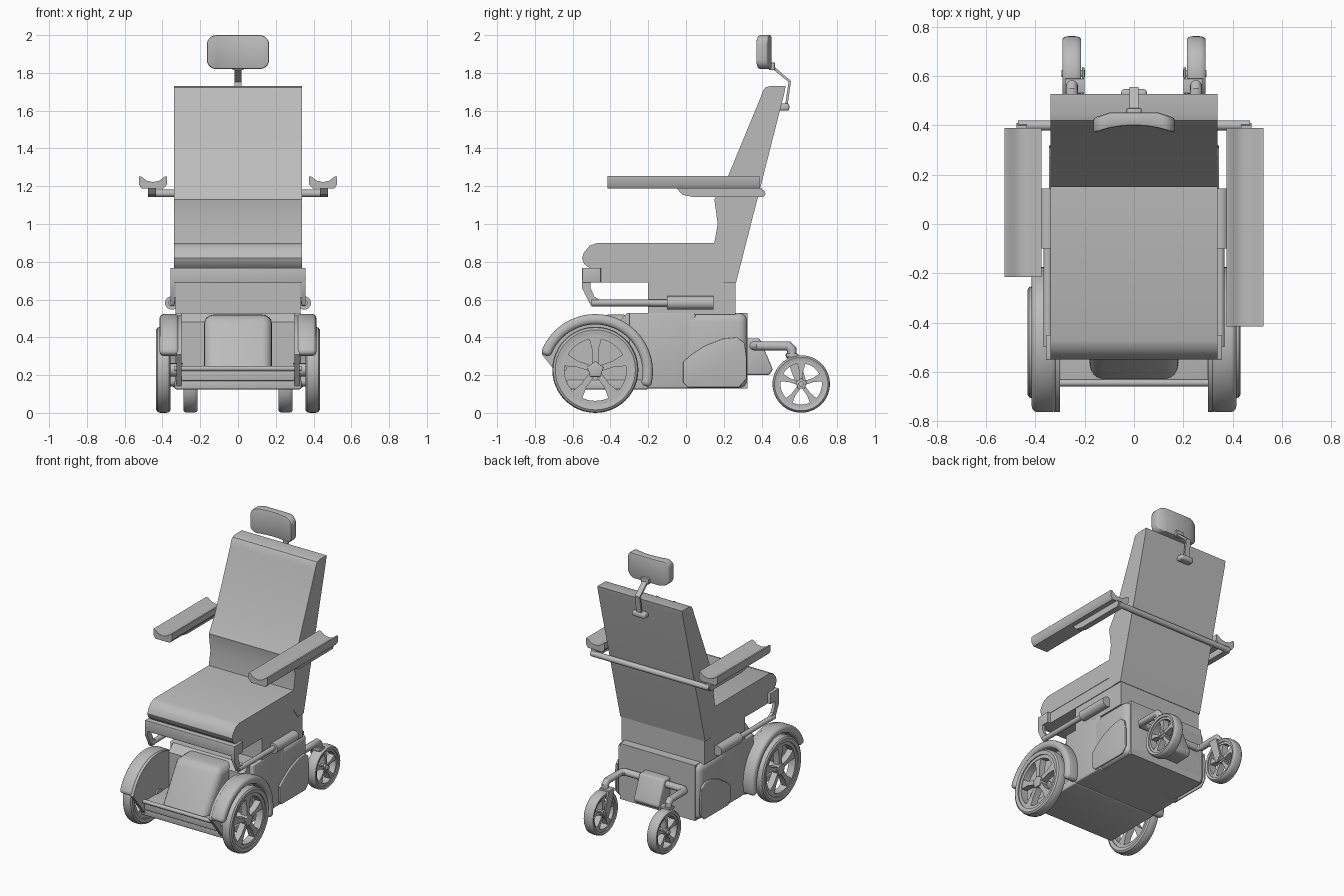
import bpy, bmesh, math
from mathutils import Vector

if "Cube" in bpy.data.objects:
    bpy.data.objects.remove(bpy.data.objects["Cube"], do_unlink=True)

grey = bpy.data.materials.new("plain grey")
grey.use_nodes = True
GREY = (0.5, 0.5, 0.5, 1)
grey.diffuse_color = GREY
grey.node_tree.nodes["Principled BSDF"].inputs["Base Color"].default_value = GREY


def finish(name, bm, bevel=0, segments=3, angle=40):
    """Round the sharp edges and turn the bmesh into a shaded object."""
    bmesh.ops.recalc_face_normals(bm, faces=bm.faces)
    if bevel:
        sharp = [e for e in bm.edges if len(e.link_faces) == 2
                 and e.calc_face_angle() > math.radians(angle)]
        bmesh.ops.bevel(bm, geom=sharp, offset=bevel, segments=segments,
                        profile=0.5, affect='EDGES', clamp_overlap=True)
    mesh = bpy.data.meshes.new(name)
    bm.to_mesh(mesh)
    bm.free()
    mesh.materials.append(grey)
    ob = bpy.data.objects.new(name, mesh)
    bpy.context.collection.objects.link(ob)
    bpy.ops.object.select_all(action='DESELECT')
    ob.select_set(True)
    bpy.context.view_layer.objects.active = ob
    bpy.ops.object.shade_smooth_by_angle(angle=math.radians(35))
    return ob


def prism_mesh(points, axis, a, b):
    """Extrude a 2D outline along an axis from a to b."""
    place = {'x': lambda p, t: (t, p[0], p[1]),
             'y': lambda p, t: (p[0], t, p[1]),
             'z': lambda p, t: (p[0], p[1], t)}[axis]
    bm = bmesh.new()
    ends = [[bm.verts.new(place(p, t)) for p in points] for t in (a, b)]
    for loop in ends:
        bm.faces.new(loop)
    for i in range(len(points)):
        j = (i + 1) % len(points)
        bm.faces.new((ends[0][i], ends[0][j], ends[1][j], ends[1][i]))
    return bm


def prism(name, points, axis, a, b, bevel=0, **kw):
    return finish(name, prism_mesh(points, axis, a, b), bevel, **kw)


def box(name, x, y, z, bevel=0):
    outline = [(y[0], z[0]), (y[1], z[0]), (y[1], z[1]), (y[0], z[1])]
    return prism(name, outline, 'x', x[0], x[1], bevel)


def arc(cy, cz, r, start, end, n):
    angles = [math.radians(start + (end - start) * i / n) for i in range(n + 1)]
    return [(cy + r * math.cos(a), cz + r * math.sin(a)) for a in angles]


def ring(name, cx, cy, cz, section, n=48):
    """Revolve a closed (radius, x) section about a wheel axle."""
    bm = bmesh.new()
    loops = []
    for i in range(n):
        a = math.tau * i / n
        loops.append([bm.verts.new((cx + x, cy + r * math.cos(a), cz + r * math.sin(a)))
                      for r, x in section])
    m = len(section)
    for i in range(n):
        p, q = loops[i], loops[(i + 1) % n]
        for k in range(m):
            bm.faces.new((p[k], p[(k + 1) % m], q[(k + 1) % m], q[k]))
    return finish(name, bm)


def tube(name, path, r, sides=16):
    """Sweep a round section along a path with mitred corners."""
    pts = [Vector(p) for p in path]
    bm = bmesh.new()
    loops = []
    side = None
    for i, p in enumerate(pts):
        d_in = (p - pts[i - 1]).normalized() if i else (pts[1] - p).normalized()
        d_out = (pts[i + 1] - p).normalized() if i < len(pts) - 1 else d_in
        if side is None:
            side = d_in.orthogonal().normalized()
            base = [(side * math.cos(math.tau * k / sides)
                     + d_in.cross(side) * math.sin(math.tau * k / sides)) * r
                    for k in range(sides)]
            loops.append([bm.verts.new(p + o) for o in base])
            continue
        plane = (d_in + d_out).normalized()
        loop = []
        for v in loops[-1]:
            t = (p - v.co).dot(plane) / d_in.dot(plane)
            loop.append(bm.verts.new(v.co + d_in * t))
        loops.append(loop)
    for p, q in zip(loops, loops[1:]):
        for k in range(sides):
            j = (k + 1) % sides
            bm.faces.new((p[k], p[j], q[j], q[k]))
    bm.faces.new(loops[0])
    bm.faces.new(loops[-1])
    return finish(name, bm)


def wheel(name, cx, cy, cz, R, w, spokes=5):
    h = w / 2
    tyre = [(R * 0.82, -h * 0.9), (R * 0.93, -h), (R * 0.98, -h * 0.8), (R, -h * 0.4),
            (R, h * 0.4), (R * 0.98, h * 0.8), (R * 0.93, h), (R * 0.82, h * 0.9)]
    ring(name + "_tyre", cx, cy, cz, tyre)
    rim = [(R * 0.72, -h * 0.7), (R * 0.83, -h * 0.7), (R * 0.83, h * 0.7), (R * 0.72, h * 0.7)]
    ring(name + "_rim", cx, cy, cz, rim)
    prism(name + "_hub", arc(cy, cz, R * 0.2, 18, 306, 4), 'x', cx - h * 0.8, cx + h * 0.8, 0.004)
    for i in range(spokes):
        a = math.tau * i / spokes + math.pi / 2
        out = Vector((math.cos(a), math.sin(a)))
        tan = Vector((-out.y, out.x))
        c = Vector((cy, cz))
        outline = [c + out * R * d + tan * R * t for d, t in
                   ((0.1, -0.07), (0.45, -0.07), (0.75, -0.15), (0.75, 0.15), (0.45, 0.07), (0.1, 0.07))]
        prism(name + "_spoke", outline, 'x', cx - h * 0.6, cx + h * 0.6)


# Chassis, foot platform and leg hump
prism("chassis", [(-0.36, 0.13), (0.325, 0.13), (0.325, 0.53), (-0.31, 0.53), (-0.36, 0.48)],
      'x', -0.3, 0.3)
prism("rear_cover", [(-0.02, 0.13), (0.325, 0.13), (0.325, 0.53), (-0.02, 0.53)],
      'x', -0.335, 0.335, 0.045, segments=4)
box("chassis_side_fill", (-0.333, 0.333), (-0.3, 0.05), (0.13, 0.53), 0.01)
box("foot_platform", (-0.335, 0.335), (-0.63, -0.2), (0.125, 0.175), 0.006)
box("foot_plate", (-0.3, 0.3), (-0.64, -0.3), (0.17, 0.235), 0.006)
tube("foot_plate_edge", [(-0.335, -0.645, 0.235), (0.335, -0.645, 0.235)], 0.014)
prism("leg_hump", [(-0.65, 0.2), (-0.46, 0.52), (-0.28, 0.52), (-0.28, 0.2)],
      'x', -0.18, 0.18, 0.05, segments=4)

# Seat base, cushion and backrest
box("seat_pedestal", (-0.33, 0.33), (-0.2, 0.262), (0.52, 0.7))
box("seat_frame", (-0.335, 0.335), (-0.46, 0.265), (0.69, 0.77))
box("seat_front_plate", (-0.358, 0.358), (-0.55, -0.45), (0.69, 0.768), 0.004)
cushion = [(0.28, 0.765), (-0.51, 0.765), (-0.54, 0.79), (-0.55, 0.82), (-0.54, 0.85),
           (-0.51, 0.885), (-0.47, 0.9), (0.2, 0.9)]
prism("seat_cushion", cushion, 'x', -0.338, 0.338)
back = [(0.15, 0.76), (0.15, 0.9), (0.168, 1.0), (0.15, 1.13), (0.215, 1.235), (0.395, 1.67),
        (0.405, 1.7), (0.42, 1.722), (0.445, 1.73), (0.527, 1.73), (0.52, 1.69),
        (0.283, 0.76), (0.265, 0.69), (0.2, 0.69)]
prism("backrest", back, 'x', -0.338, 0.338)

# Headrest with a curved front, and its bent stem
front = [(x, 0.4 - 1.1 * x * x) for x in (-0.165, -0.1, -0.05, 0, 0.05, 0.1, 0.165)]
rear = [(0.165, 0.43), (0.1, 0.452), (-0.1, 0.452), (-0.165, 0.43)]
bm = prism_mesh(front + rear, 'z', 1.82, 2.0)
corners = [e for e in bm.edges if all(abs(v.co.x) > 0.16 for v in e.verts)
           and abs(e.verts[0].co.z - e.verts[1].co.z) < 0.01
           and e.verts[0].co.x * e.verts[1].co.x > 0]
bmesh.ops.bevel(bm, geom=corners, offset=0.05, segments=5, profile=0.5, affect='EDGES')
finish("headrest", bm, 0.008, segments=2, angle=50)
stem = [(0.44, 1.845), (0.47, 1.83), (0.556, 1.757), (0.535, 1.61), (0.522, 1.61),
        (0.543, 1.752), (0.465, 1.815), (0.44, 1.815)]
prism("headrest_stem", stem, 'x', -0.019, 0.019)
box("headrest_clamp", (-0.03, 0.03), (0.445, 0.47), (1.815, 1.855), 0.004)
box("headrest_mount", (-0.052, 0.052), (0.49, 0.547), (1.6, 1.637), 0.012)

# Armrest pads, rails and the bar behind the backrest
tube("armrest_bar", [(-0.47, 0.4, 1.162), (0.47, 0.4, 1.162)], 0.02)
for side, s, pad_front in (("left", 1, -0.415), ("right", -1, -0.215)):
    trough = [(0.395, 1.187), (0.51, 1.187), (0.525, 1.21), (0.525, 1.253), (0.51, 1.25),
              (0.485, 1.23), (0.45, 1.222), (0.415, 1.23), (0.39, 1.25), (0.376, 1.253), (0.376, 1.21)]
    prism(side + "_armrest_pad", [(s * x, z) for x, z in trough], 'y', pad_front, 0.39)
    rail = [(-0.05, 1.19), (-0.02, 1.155), (0.04, 1.142), (0.4, 1.142), (0.41, 1.16), (0.4, 1.19)]
    prism(side + "_armrest_rail", rail, 'x', s * 0.435, s * 0.477)

# Parts repeated on both sides
for side, s in (("left", 1), ("right", -1)):
    wheel(side + "_drive_wheel", s * 0.395, -0.48, 0.228, 0.228, 0.076)
    tube(side + "_drive_axle", [(s * 0.29, -0.48, 0.228), (s * 0.37, -0.48, 0.228)], 0.035)

    # Fender over the wheel with a closed inner wall
    guard = arc(-0.48, 0.218, 0.305, 162, -16, 32) + arc(-0.48, 0.218, 0.25, -16, 162, 32)
    prism(side + "_fender", guard, 'x', s * 0.312, s * 0.415, 0.022, angle=60)
    wall = arc(-0.48, 0.218, 0.298, 162, -16, 32) + [(-0.2, 0.13), (-0.62, 0.13)]
    prism(side + "_fender_wall", wall, 'x', s * 0.3, s * 0.325)

    # Raised lower panel on the chassis side
    panel = [(-0.015, 0.16), (-0.015, 0.27), (0.03, 0.31), (0.1, 0.355), (0.2, 0.393), (0.27, 0.4),
             (0.31, 0.37), (0.32, 0.3), (0.32, 0.18), (0.28, 0.135), (0.01, 0.135)]
    prism(side + "_side_panel", panel, 'x', s * 0.33, s * 0.345, 0.005, angle=60)

    # Seat tilt strut
    tube(side + "_strut_body", [(s * 0.35, -0.1, 0.582), (s * 0.35, 0.145, 0.582)], 0.036, 20)
    tube(side + "_strut_rod", [(s * 0.35, -0.5, 0.582), (s * 0.35, -0.09, 0.582)], 0.018)
    link = [(-0.55, 0.7), (-0.55, 0.66), (-0.505, 0.57), (-0.47, 0.565), (-0.46, 0.6), (-0.485, 0.615),
            (-0.505, 0.66), (-0.505, 0.7)]
    prism(side + "_strut_link", link, 'x', s * 0.335, s * 0.357)

    # Caster wheel, bent arm and single-sided fork
    wheel(side + "_caster", s * 0.252, 0.61, 0.153, 0.152, 0.075)
    arm = [(s * 0.06, 0.36, 0.355), (s * 0.23, 0.36, 0.355), (s * 0.252, 0.382, 0.355),
           (s * 0.252, 0.54, 0.355), (s * 0.252, 0.56, 0.335), (s * 0.252, 0.56, 0.29)]
    tube(side + "_caster_arm", arm, 0.024)
    fork = [(0.525, 0.31), (0.595, 0.31), (0.635, 0.17), (0.625, 0.13), (0.595, 0.13), (0.58, 0.16)]
    prism(side + "_caster_fork", fork, 'x', s * 0.2, s * 0.212)
    box(side + "_caster_crown", sorted((s * 0.2, s * 0.28)), (0.53, 0.59), (0.295, 0.315), 0.004)
    tube(side + "_caster_axle", [(s * 0.198, 0.61, 0.153), (s * 0.295, 0.61, 0.153)], 0.014)

# Rear block carrying the caster arms
rear_block = [(0.3, 0.2), (0.44, 0.2), (0.46, 0.23), (0.39, 0.395), (0.3, 0.395)]
prism("rear_block", rear_block, 'x', -0.1, 0.1, 0.012)
